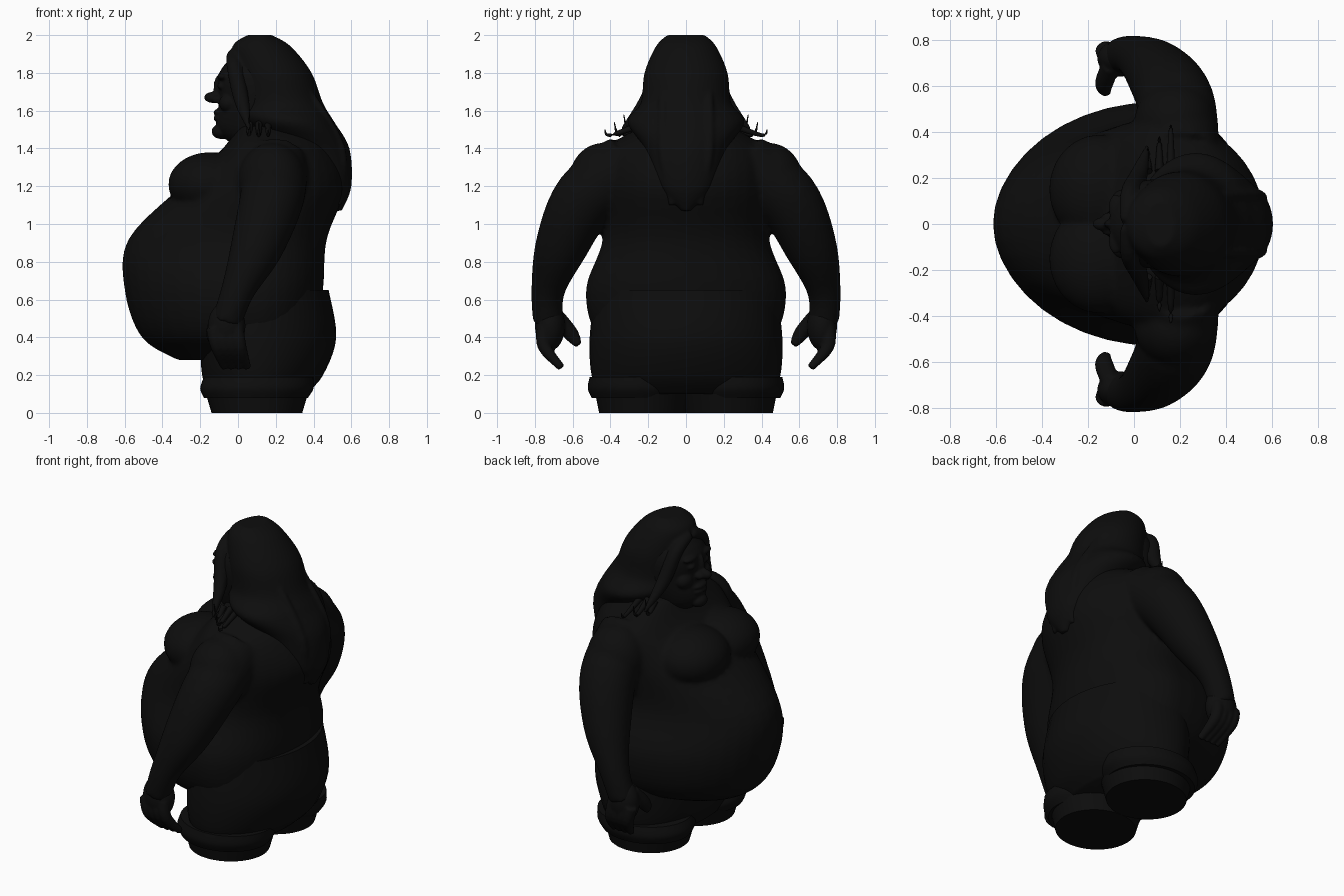
import bpy, bmesh, math
from mathutils import Vector, Matrix

if "Cube" in bpy.data.objects:
    bpy.data.objects.remove(bpy.data.objects["Cube"])

shade = .004
colour = (shade, shade, shade, 1)
black = bpy.data.materials.new("soft_black")
black.use_nodes = True
black.diffuse_color = colour
black.node_tree.nodes["Principled BSDF"].inputs["Base Color"].default_value = colour


def finish(name, bm):
    """Turn a bmesh into a smooth shaded object."""
    bmesh.ops.recalc_face_normals(bm, faces=bm.faces)
    mesh = bpy.data.meshes.new(name)
    bm.to_mesh(mesh)
    bm.free()
    mesh.materials.append(black)
    obj = bpy.data.objects.new(name, mesh)
    bpy.context.collection.objects.link(obj)
    bpy.ops.object.select_all(action='DESELECT')
    obj.select_set(True)
    bpy.context.view_layer.objects.active = obj
    bpy.ops.object.shade_smooth_by_angle(angle=math.radians(50))
    return obj


def fuse(obj, voxel, passes):
    """Melt overlapping shapes into one soft surface."""
    remesh = obj.modifiers.new("Fuse", 'REMESH')
    remesh.mode = 'VOXEL'
    remesh.voxel_size = voxel
    remesh.use_smooth_shade = True
    obj.modifiers.new("Soften", 'SMOOTH').iterations = passes


def smooth_path(rows, steps=5):
    """Run a smooth spline through a few rows of values."""
    keys = [Vector(row) for row in rows]
    last = len(keys) - 1
    result = []
    for i in range(last):
        start, end = keys[i], keys[i + 1]
        leave = (end - keys[max(i - 1, 0)]) / 2
        arrive = (keys[min(i + 2, last)] - start) / 2
        for k in range(steps):
            t = k / steps
            bend = leave * (1 - t) - arrive * t
            ease = t * t * (3 - 2 * t)
            result.append(start.lerp(end, ease) + bend * t * (1 - t))
    return result + [keys[last]]


def skin_rings(bm, rings):
    """Bridge rings of coordinates and cap both ends."""
    loops = [[bm.verts.new(point) for point in ring] for ring in rings]
    count = len(loops[0])
    for low, high in zip(loops, loops[1:]):
        for i in range(count):
            j = (i + 1) % count
            bm.faces.new((low[i], low[j], high[j], high[i]))
    bm.faces.new(loops[0])
    bm.faces.new(loops[-1])


def circle(sides):
    angles = [math.tau * i / sides for i in range(sides)]
    return [(math.cos(a), math.sin(a)) for a in angles]


def mirror_signs(y):
    return (-1, 1) if y else (1,)


def loft(bm, rows, middle=None, offset=0):
    """Stack egg-shaped sections: height, front, back, half width."""
    for sign in mirror_signs(offset):
        rings = []
        for z, front, back, width in smooth_path(rows):
            centre = (front + back) / 2 if middle is None else middle
            rings.append([(centre + c * (back - centre if c > 0 else centre - front),
                           sign * offset + s * width, z) for c, s in circle(40)])
        skin_rings(bm, rings)


def limbs(bm, rows, sides=16):
    """Mirrored pair of tapered tubes: x, y, z, radius."""
    for sign in (-1, 1):
        path = smooth_path(rows)
        points = [Vector((x, sign * y, z)) for x, y, z, radius in path]
        rings = []
        for i, point in enumerate(points):
            along = points[min(i + 1, len(points) - 1)] - points[max(i - 1, 0)]
            u = along.cross(Vector((0, 1, .3))).normalized()
            v = along.cross(u).normalized()
            rings.append([point + path[i][3] * (u * c + v * s) for c, s in circle(sides)])
        skin_rings(bm, rings)


def ball(bm, x, y, z, size):
    """Ellipsoid, mirrored when it sits off the centre line."""
    for sign in mirror_signs(y):
        place = Matrix.Translation((x, sign * y, z)) @ Matrix.Diagonal((*size, 1))
        bmesh.ops.create_uvsphere(bm, u_segments=24, v_segments=16, radius=1, matrix=place)


# Bare torso, chest, shoulders and arms, fused into one skin
bm = bmesh.new()
loft(bm, [(.28, -.32, .3, .2), (.4, -.51, .4, .46), (.65, -.6, .45, .53), (.92, -.58, .47, .44),
          (1.2, -.3, .57, .46), (1.4, -.08, .5, .42), (1.52, 0, .4, .22)], middle=.1)
ball(bm, -.15, .15, 1.21, (.22, .24, .17))
ball(bm, .18, .44, 1.23, (.18, .18, .2))
limbs(bm, [(.2, .3, 1.32, .17), (.18, .53, 1.14, .17), (.1, .66, .88, .14),
           (0, .73, .65, .09), (-.06, .73, .48, .08)], sides=24)
fuse(finish("torso_and_arms", bm), .014, 8)

# Hands with four curled fingers and a thumb
bm = bmesh.new()
ball(bm, -.06, .72, .46, (.1, .08, .13))
for finger in range(4):
    x = -.13 + finger * .04
    limbs(bm, [(x, .75, .45, .04), (x + .02, .75, .35, .035), (x + .06, .66, .24, .02)])
limbs(bm, [(-.1, .69, .52, .04), (-.13, .61, .42, .04), (-.12, .57, .36, .02)])
fuse(finish("hands", bm), .008, 2)

# Shorts: hips, rolled hems and the legs inside them
bm = bmesh.new()
loft(bm, [(.1, -.15, .36, .45), (.2, -.19, .45, .5), (.4, -.2, .52, .51), (.65, -.2, .48, .48)], middle=.1)
finish("shorts_hips", bm)
bm = bmesh.new()
loft(bm, [(.08, -.18, .37, .24), (.13, -.2, .4, .26), (.19, -.18, .4, .25)], offset=.26)
finish("shorts_hems", bm)
bm = bmesh.new()
loft(bm, [(0, -.14, .34, .23), (.1, -.17, .37, .25)], offset=.23)
finish("legs", bm)

# Head with nose, brows, lids, cheeks, lips and chin
bm = bmesh.new()
loft(bm, [(1.4, 0, .2, .1), (1.5, -.11, .24, .15), (1.65, -.1, .28, .19), (1.8, -.1, .28, .18), (1.95, .03, .2, .08)])
ball(bm, -.09, 0, 1.49, (.05, .06, .04))
for lip in (1.56, 1.59):
    ball(bm, -.1, 0, lip, (.03, .06, .02))
ball(bm, -.13, 0, 1.67, (.05, .03, .03))
ball(bm, -.1, 0, 1.72, (.03, .02, .07))
ball(bm, -.11, .03, 1.66, (.03, .02, .02))
ball(bm, -.05, .09, 1.64, (.05, .06, .05))
ball(bm, -.08, .07, 1.73, (.03, .03, .02))
ball(bm, -.08, .07, 1.78, (.03, .06, .02))
fuse(finish("head", bm), .007, 3)

# Long hair falling to a point down the back, with thick locks
bm = bmesh.new()
loft(bm, [(1.07, .48, .55, .03), (1.2, .43, .6, .14), (1.4, .2, .59, .22), (1.54, .03, .51, .31),
          (1.64, 0, .45, .24), (1.8, -.02, .39, .22), (1.94, -.03, .28, .16), (2, .05, .18, .1)])
limbs(bm, [(-.03, .01, 1.9, .03), (-.02, .13, 1.83, .04), (.02, .21, 1.65, .04), (.06, .34, 1.5, .01)])
for y in (.05, .12):
    limbs(bm, [(.34, y, 1.75, .02), (.54, y, 1.4, .03), (.53, y * .6, 1.1, .02)])
fuse(finish("hair", bm), .01, 6)

# Loose wisps over the shoulders
bm = bmesh.new()
for wisp in range(3):
    x = .06 + wisp * .05
    tip = .33 + wisp * .05
    limbs(bm, [(x, .23, 1.53, .02), (x, tip - .03, 1.47, .01), (x, tip, 1.58 - wisp * .04, .002)], sides=8)
finish("hair_wisps", bm)
